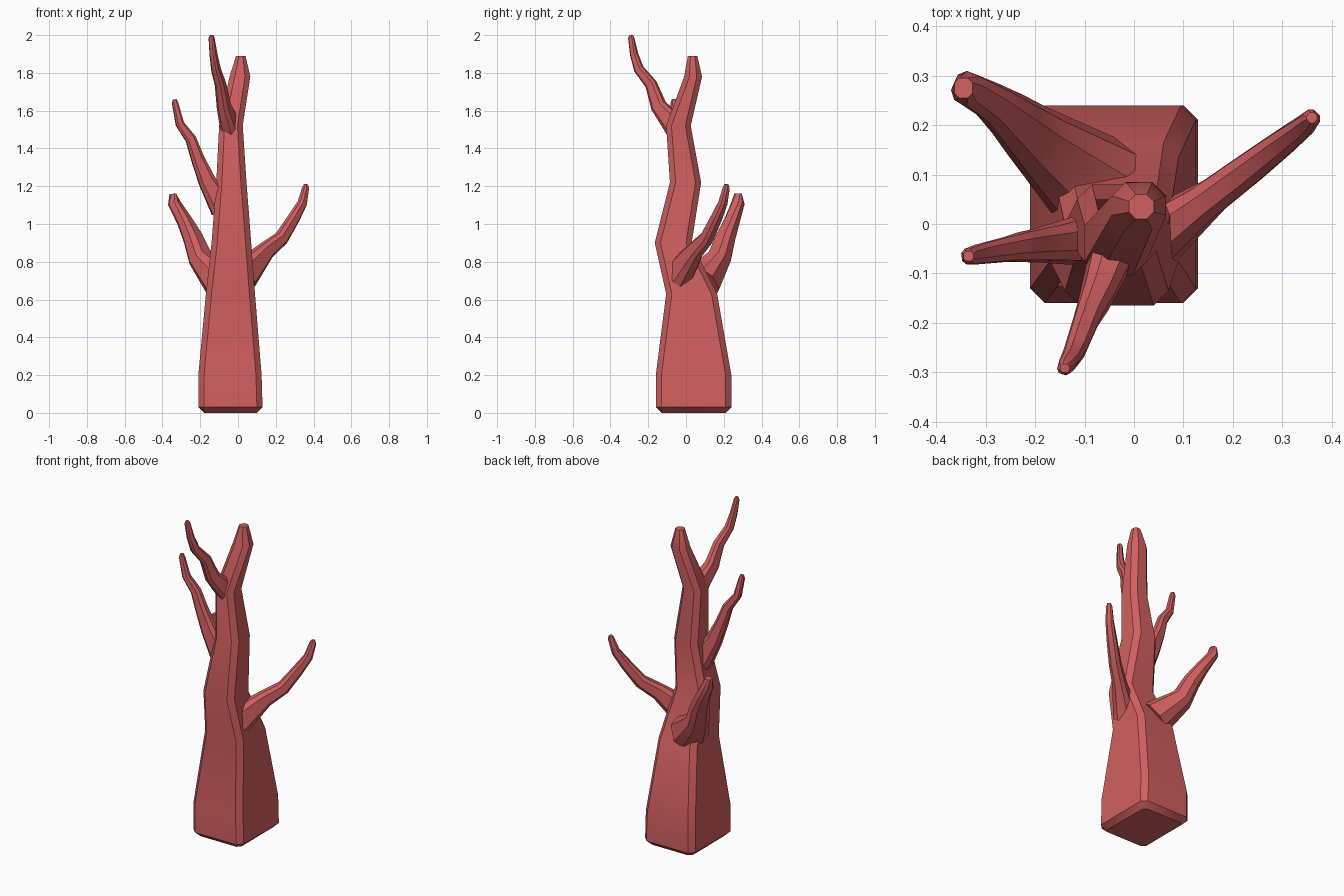
import bpy
import bmesh
import math
from mathutils import Vector

cube = bpy.data.objects.get("Cube")
if cube:
    bpy.data.objects.remove(cube, do_unlink=True)

# Single red bark colour
RED = (0.64, 0.115, 0.115, 1.0)
bark = bpy.data.materials.new("red_bark")
bark.use_nodes = True
bark.diffuse_color = RED
bsdf = bark.node_tree.nodes["Principled BSDF"]
bsdf.inputs["Base Color"].default_value = RED
bsdf.inputs["Roughness"].default_value = 0.8


def chamfered_ring(center, u, v, a, b, c):
    """Eight corners of a chamfered rectangle, half sizes a and b, chamfer c."""
    corners = []
    for su, sv in ((1, 1), (-1, 1), (-1, -1), (1, -1)):
        along_u = center + u * su * (a - c) + v * sv * b
        along_v = center + u * su * a + v * sv * (b - c)
        corners += [along_v, along_u] if su == sv else [along_u, along_v]
    return corners


def loft(name, rings):
    """Skin a list of rings into a closed solid."""
    bm = bmesh.new()
    loops = [[bm.verts.new(p) for p in ring] for ring in rings]
    for low, high in zip(loops, loops[1:]):
        n = len(low)
        for i in range(n):
            j = (i + 1) % n
            bm.faces.new((low[i], low[j], high[j], high[i]))
    bm.faces.new(loops[0][::-1])
    bm.faces.new(loops[-1])
    bmesh.ops.recalc_face_normals(bm, faces=bm.faces)
    mesh = bpy.data.meshes.new(name)
    bm.to_mesh(mesh)
    bm.free()
    obj = bpy.data.objects.new(name, mesh)
    bpy.context.collection.objects.link(obj)
    mesh.materials.append(bark)
    bpy.ops.object.select_all(action='DESELECT')
    obj.select_set(True)
    bpy.context.view_layer.objects.active = obj
    bpy.ops.object.shade_smooth_by_angle(angle=math.radians(40))
    return obj


def branch(name, path):
    """Crooked tapering limb; path holds (x, y, z, half width, half height)."""
    points = [Vector(p[:3]) for p in path]
    rings = []
    for i, p in enumerate(path):
        tangent = Vector()
        if i > 0:
            tangent += (points[i] - points[i - 1]).normalized()
        if i < len(points) - 1:
            tangent += (points[i + 1] - points[i]).normalized()
        tangent.normalize()
        side = tangent.cross(Vector((0, 0, 1))).normalized()
        lift = side.cross(tangent)
        rings.append(chamfered_ring(points[i], side, lift, p[3], p[4],
                                    0.5 * min(p[3], p[4])))
    return loft(name, rings)


# Trunk: z, x min, x max, y min, y max, chamfer
trunk_sections = [
    (0.00, -0.18, 0.10, -0.13, 0.21, 0.02),
    (0.03, -0.21, 0.13, -0.16, 0.24, 0.03),
    (0.20, -0.21, 0.125, -0.16, 0.24, 0.03),
    (0.63, -0.17, 0.09, -0.105, 0.165, 0.03),
    (0.90, -0.14, 0.07, -0.165, 0.03, 0.03),
    (1.22, -0.115, 0.045, -0.085, 0.08, 0.03),
    (1.52, -0.10, 0.025, -0.105, 0.025, 0.028),
    (1.78, -0.045, 0.065, -0.01, 0.085, 0.028),
    (1.89, -0.01, 0.04, 0.01, 0.06, 0.014),
]
X, Y = Vector((1, 0, 0)), Vector((0, 1, 0))
loft("trunk", [
    chamfered_ring(Vector(((x0 + x1) / 2, (y0 + y1) / 2, z)), X, Y,
                   (x1 - x0) / 2, (y1 - y0) / 2, c)
    for z, x0, x1, y0, y1, c in trunk_sections])

# Branches, each thick at the trunk and narrow at the tip
branch("left_branch", [
    (0.03, -0.04, 0.73, 0.06, 0.08),
    (0.15, 0.05, 0.86, 0.036, 0.045),
    (0.23, 0.11, 0.925, 0.032, 0.036),
    (0.295, 0.16, 1.03, 0.027, 0.03),
    (0.34, 0.195, 1.11, 0.022, 0.024),
    (0.358, 0.213, 1.19, 0.017, 0.018),
    (0.36, 0.215, 1.21, 0.01, 0.01),
])
branch("back_right_branch", [
    (-0.08, 0.08, 0.69, 0.10, 0.09),
    (-0.20, 0.175, 0.82, 0.062, 0.055),
    (-0.24, 0.21, 0.93, 0.05, 0.045),
    (-0.285, 0.245, 1.02, 0.038, 0.036),
    (-0.338, 0.275, 1.11, 0.032, 0.03),
    (-0.345, 0.275, 1.16, 0.02, 0.018),
])
branch("right_branch", [
    (-0.08, -0.03, 1.08, 0.05, 0.065),
    (-0.165, -0.04, 1.23, 0.036, 0.045),
    (-0.215, -0.045, 1.35, 0.03, 0.034),
    (-0.25, -0.05, 1.45, 0.025, 0.028),
    (-0.308, -0.06, 1.53, 0.02, 0.022),
    (-0.333, -0.065, 1.64, 0.016, 0.016),
    (-0.335, -0.065, 1.66, 0.01, 0.01),
])
branch("front_branch", [
    (-0.04, -0.05, 1.51, 0.045, 0.06),
    (-0.075, -0.145, 1.625, 0.032, 0.04),
    (-0.093, -0.185, 1.74, 0.026, 0.03),
    (-0.117, -0.25, 1.82, 0.022, 0.025),
    (-0.13, -0.275, 1.90, 0.018, 0.02),
    (-0.14, -0.29, 1.985, 0.014, 0.015),
    (-0.14, -0.292, 2.0, 0.009, 0.009),
])
